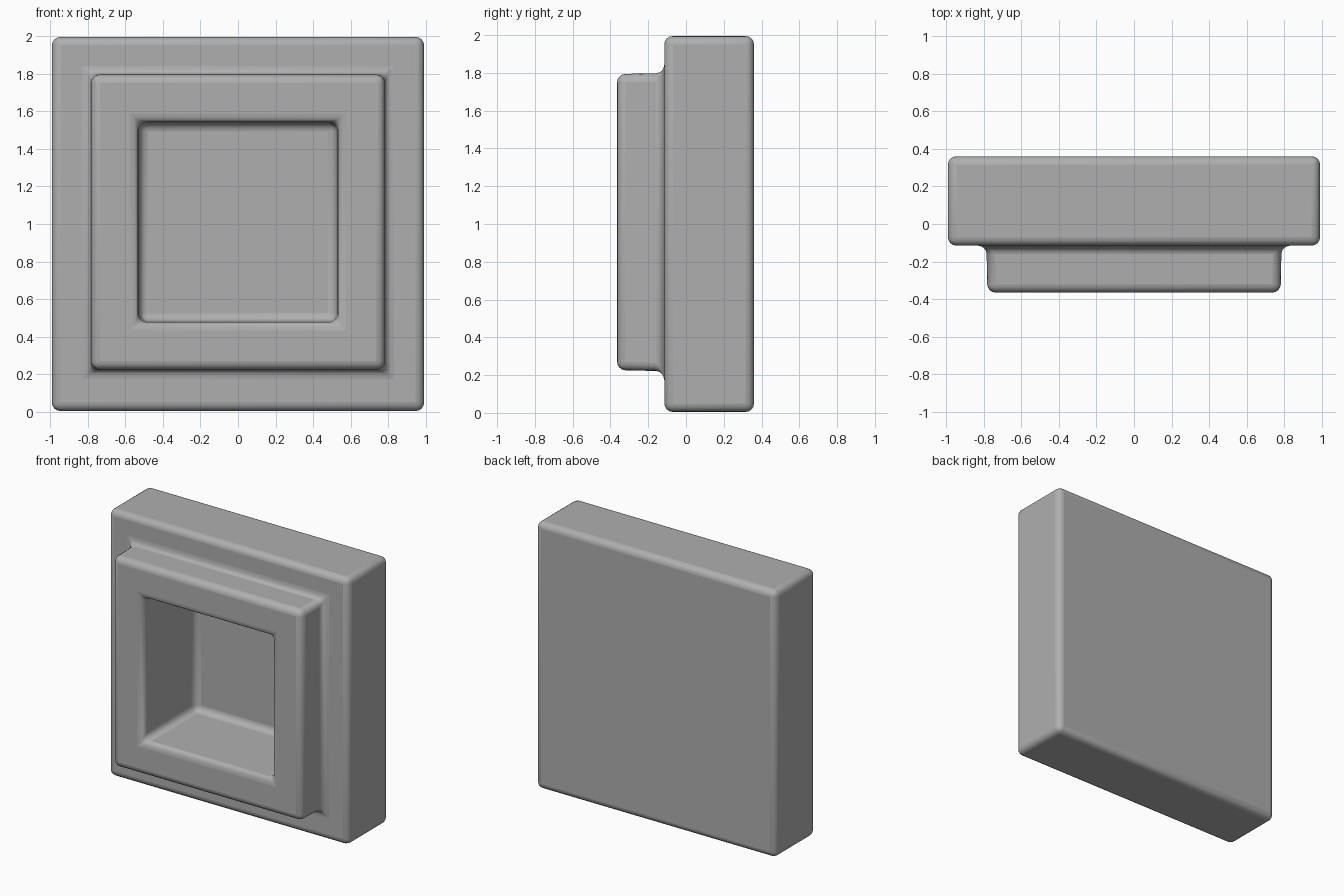
import bpy, bmesh

if "Cube" in bpy.data.objects:
    bpy.data.objects.remove(bpy.data.objects["Cube"])

# Square rings from back to recess floor: half width, y, centre z
rings = [
    (0.99, 0.36, 1.0),     # back of slab
    (0.99, -0.115, 1.0),   # slab front edge
    (0.785, -0.115, 1.01), # foot of raised frame
    (0.78, -0.365, 1.01),  # frame front edge
    (0.53, -0.365, 1.01),  # recess mouth
    (0.525, 0.25, 1.01),   # recess floor
]

bm = bmesh.new()
loops = []
for r, y, cz in rings:
    loops.append([bm.verts.new((sx * r, y, cz + sz * r * 1.005))
                  for sx, sz in ((-1, -1), (1, -1), (1, 1), (-1, 1))])
for a, b in zip(loops, loops[1:]):
    for i in range(4):
        j = (i + 1) % 4
        bm.faces.new((a[i], a[j], b[j], b[i]))
bm.faces.new(loops[0])
bm.faces.new(loops[-1])
bmesh.ops.recalc_face_normals(bm, faces=bm.faces)

mesh = bpy.data.meshes.new("recessed_panel")
bm.to_mesh(mesh)
bm.free()
panel = bpy.data.objects.new("recessed_panel", mesh)
bpy.context.collection.objects.link(panel)

# Dark grey surface
grey = bpy.data.materials.new("dark_grey")
grey.diffuse_color = (0.43, 0.43, 0.43, 1)
grey.use_nodes = True
grey.node_tree.nodes["Principled BSDF"].inputs["Base Color"].default_value = grey.diffuse_color
mesh.materials.append(grey)

# Soft edges and inner corners
bevel = panel.modifiers.new("soft_edges", 'BEVEL')
bevel.width = 0.045
bevel.segments = 4
bevel.limit_method = 'ANGLE'

bpy.context.view_layer.objects.active = panel
panel.select_set(True)
bpy.ops.object.shade_smooth_by_angle(angle=0.7)
